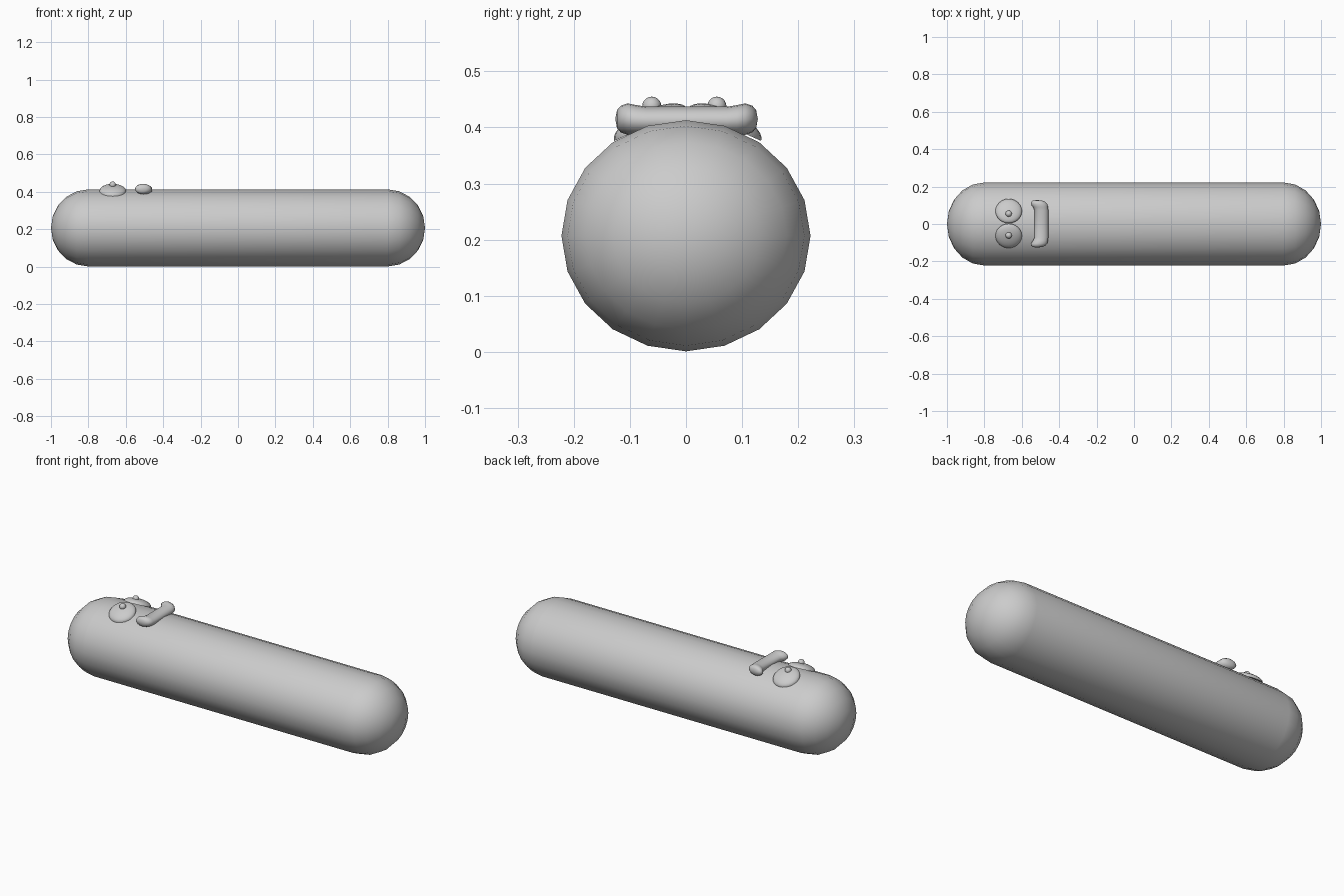
import bpy, bmesh
from math import sin, cos, pi, radians

if "Cube" in bpy.data.objects:
    bpy.data.objects.remove(bpy.data.objects["Cube"])


def finish(name, bm):
    bmesh.ops.remove_doubles(bm, verts=bm.verts, dist=1e-5)
    bmesh.ops.recalc_face_normals(bm, faces=bm.faces)
    for f in bm.faces:
        f.smooth = True
    me = bpy.data.meshes.new(name)
    bm.to_mesh(me)
    bm.free()
    ob = bpy.data.objects.new(name, me)
    bpy.context.collection.objects.link(ob)
    return ob


def loft(name, rings):
    """Skin a list of point rings; end rings collapse to poles."""
    bm = bmesh.new()
    rows = [[bm.verts.new(p) for p in r] for r in rings]
    n = len(rows[0])
    for a, b in zip(rows, rows[1:]):
        for i in range(n):
            j = (i + 1) % n
            bm.faces.new((a[i], a[j], b[j], b[i]))
    return finish(name, bm)


def around(n):
    return [2 * pi * i / n for i in range(n)]


# Body: 20-sided capsule lying along x
caps = [(0.8 + 0.2 * sin(k * pi / 10), cos(k * pi / 10)) for k in range(6)]
stations = [(-x, r) for x, r in reversed(caps)] + caps
loft("body", [[(x, 0.222 * r * cos(t), 0.207 + 0.206 * r * sin(t))
               for t in around(20)] for x, r in stations])

# Eyes: shallow domes tilted outward, each with a small pupil bead
for side, label in ((1, "left"), (-1, "right")):
    tilt = radians(24)
    rings = []
    profile = [(0, 0)] + [(0.071 * cos(k * pi / 14), 0.027 * sin(k * pi / 14))
                          for k in range(8)]
    for r, h in profile:
        rings.append([(-0.67 + r * cos(t),
                       0.003 + side * (0.066 + r * sin(t) * cos(tilt) + h * sin(tilt)),
                       0.405 - r * sin(t) * sin(tilt) + h * cos(tilt))
                      for t in around(24)])
    eye = loft(label + "_eye", rings)
    bpy.context.view_layer.objects.active = eye
    eye.select_set(True)
    bpy.ops.object.shade_smooth_by_angle(angle=radians(50))
    eye.select_set(False)

    bm = bmesh.new()
    bmesh.ops.create_uvsphere(bm, u_segments=16, v_segments=10, radius=0.017)
    pupil = finish(label + "_pupil", bm)
    pupil.location = (-0.67, -0.003 + side * 0.058, 0.438)

# Mouth: rounded bar with knobs curling toward the eyes
# half profile: y, centre x, half width x, centre z, half height z
half = [(0.072, -0.495, 0.037, 0.412, 0.025),
        (0.090, -0.500, 0.040, 0.413, 0.027),
        (0.105, -0.507, 0.044, 0.415, 0.028),
        (0.117, -0.512, 0.038, 0.415, 0.024),
        (0.124, -0.516, 0.026, 0.415, 0.016),
        (0.127, -0.519, 0.0, 0.415, 0.0)]
path = [(-y, *rest) for y, *rest in reversed(half)] + half
loft("mouth", [[(x + rx * cos(t), y + 0.001, z + rz * sin(t))
                for t in around(16)] for y, x, rx, z, rz in path])
